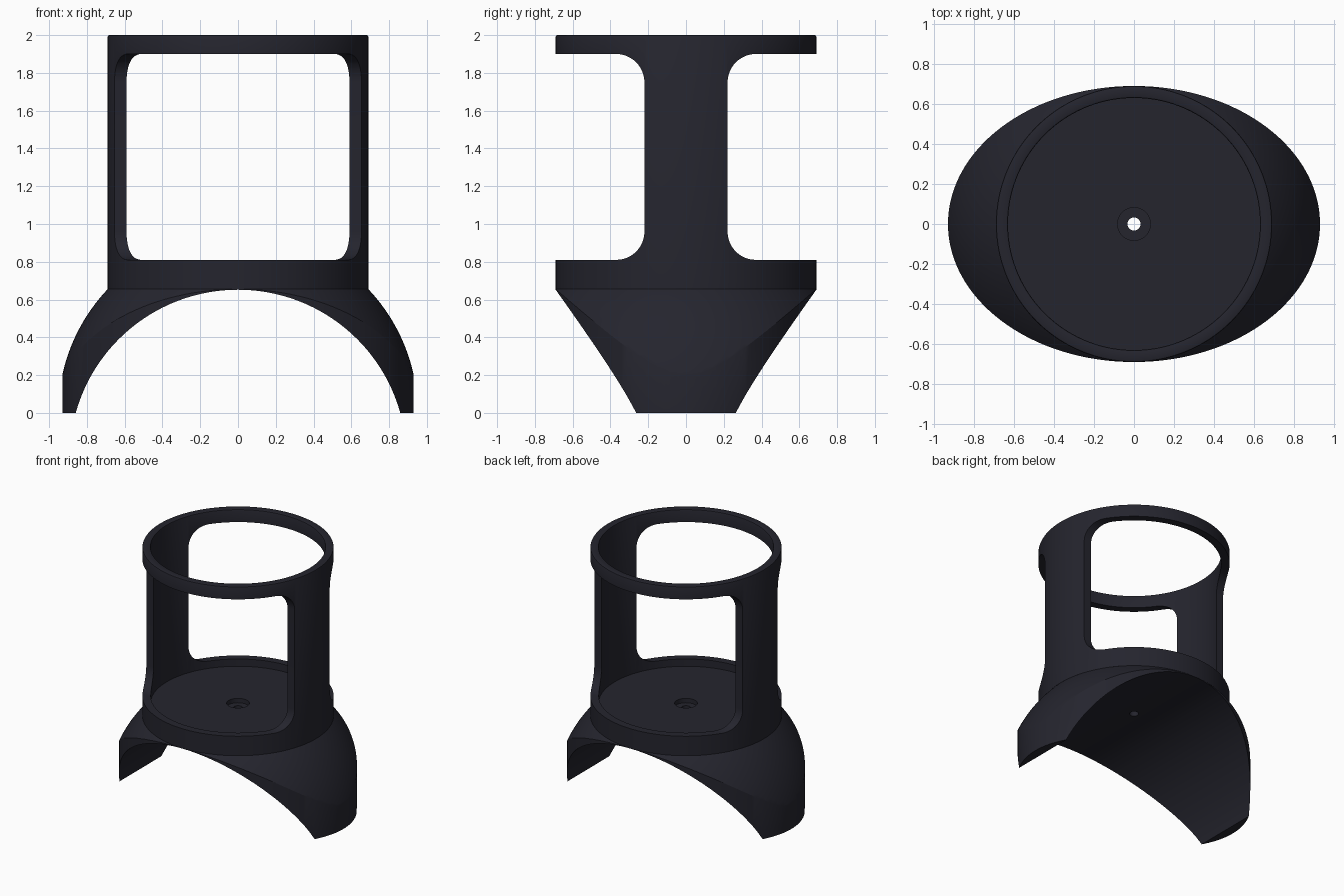
import bpy, bmesh
from math import sin, cos, pi, radians

if "Cube" in bpy.data.objects:
    bpy.data.objects.remove(bpy.data.objects["Cube"], do_unlink=True)

R_OUT, R_IN = 0.69, 0.63
BASE, FLOOR, RIM, TOP = 0.655, 0.752, 0.81, 2.0
EDGE = 0.008

mat = bpy.data.materials.new("charcoal_plastic")
mat.use_nodes = True
colour = (0.018, 0.018, 0.027, 1)
mat.diffuse_color = colour
mat.node_tree.nodes["Principled BSDF"].inputs["Base Color"].default_value = colour


def to_object(name, bm):
    bmesh.ops.recalc_face_normals(bm, faces=bm.faces)
    mesh = bpy.data.meshes.new(name)
    bm.to_mesh(mesh)
    bm.free()
    mesh.materials.append(mat)
    ob = bpy.data.objects.new(name, mesh)
    bpy.context.collection.objects.link(ob)
    return ob


def prism(name, ring, offset):
    """Extrude a closed ring of points along offset."""
    bm = bmesh.new()
    face = bm.faces.new([bm.verts.new(p) for p in ring])
    new = bmesh.ops.extrude_face_region(bm, geom=[face])["geom"]
    bmesh.ops.translate(bm, vec=offset, verts=[v for v in new if isinstance(v, bmesh.types.BMVert)])
    return to_object(name, bm)


def ellipse(rx, ry, n=160):
    return [(rx * cos(2 * pi * i / n), ry * sin(2 * pi * i / n)) for i in range(n)]


def upright(name, rx, ry, z0, z1, n=160):
    return prism(name, [(x, y, z0) for x, y in ellipse(rx, ry, n)], (0, 0, z1 - z0))


def lathe(name, profile, n=160):
    """Spin a closed (radius, z) outline about the z axis."""
    bm = bmesh.new()
    rings = [[bm.verts.new((r * x, r * y, z)) for r, z in profile] for x, y in ellipse(1, 1, n)]
    m = len(profile)
    for i in range(n):
        a, b = rings[i], rings[(i + 1) % n]
        for j in range(m):
            k = (j + 1) % m
            bm.faces.new((a[j], b[j], b[k], a[k]))
    return to_object(name, bm)


def boolean(ob, cutter, operation="DIFFERENCE"):
    mod = ob.modifiers.new("cut", "BOOLEAN")
    mod.object, mod.operation, mod.solver = cutter, operation, "EXACT"
    bpy.context.view_layer.objects.active = ob
    bpy.ops.object.modifier_apply(modifier=mod.name)


def discard(*cutters):
    for c in cutters:
        bpy.data.objects.remove(c, do_unlink=True)


# Cup wall with softened top edge, spun from a section
wall = lathe("cup_frame", [
    (R_OUT, BASE), (R_OUT, TOP - EDGE), (R_OUT - EDGE * 0.3, TOP - EDGE * 0.3), (R_OUT - EDGE, TOP),
    (R_IN + EDGE, TOP), (R_IN + EDGE * 0.3, TOP - EDGE * 0.3), (R_IN, TOP - EDGE), (R_IN, BASE)])

# Side windows with rounded corners leave two posts and two rings
y0, r, z_low, z_high = 0.22, 0.15, RIM, 1.9
for side in (-1, 1):
    arc = [(y0 + r - r * sin(t), z_low + r - r * cos(t)) for t in [pi / 2 * i / 12 for i in range(13)]]
    outline = [(1, z_low)] + arc + [(y, z_low + z_high - z) for y, z in reversed(arc)] + [(1, z_high)]
    window = prism("window_cutter", [(-1, side * y, z) for y, z in outline], (2, 0, 0))
    boolean(wall, window)
    discard(window)

# Cup floor
floor = upright("cup_floor", R_IN + 0.005, R_IN + 0.005, BASE, FLOOR)

# Saddle: oval block rounded by a sphere, then arched underneath
saddle = upright("saddle", 0.93, R_OUT, 0, BASE)
bm = bmesh.new()
bmesh.ops.create_uvsphere(bm, u_segments=160, v_segments=96,
                          radius=(R_OUT ** 2 + BASE ** 2) ** 0.5)
dome = to_object("dome_cutter", bm)
boolean(saddle, dome, "INTERSECT")
arch = prism("arch_cutter", [(x, -1, z - 0.24) for x, z in ellipse(0.892, 0.892, 200)], (0, 2, 0))
boolean(saddle, arch)
discard(dome, arch)

# Screw hole with a counterbore in the floor
hole = upright("hole_cutter", 0.033, 0.033, 0.4, 1, 32)
recess = upright("recess_cutter", 0.082, 0.082, FLOOR - 0.035, 1, 48)
boolean(floor, recess)
boolean(floor, hole)
boolean(saddle, hole)
discard(hole, recess)

# Smooth curved walls, keep real edges sharp
for ob in (wall, floor, saddle):
    bpy.ops.object.select_all(action="DESELECT")
    ob.select_set(True)
    bpy.context.view_layer.objects.active = ob
    bpy.ops.object.shade_smooth_by_angle(angle=radians(25))
